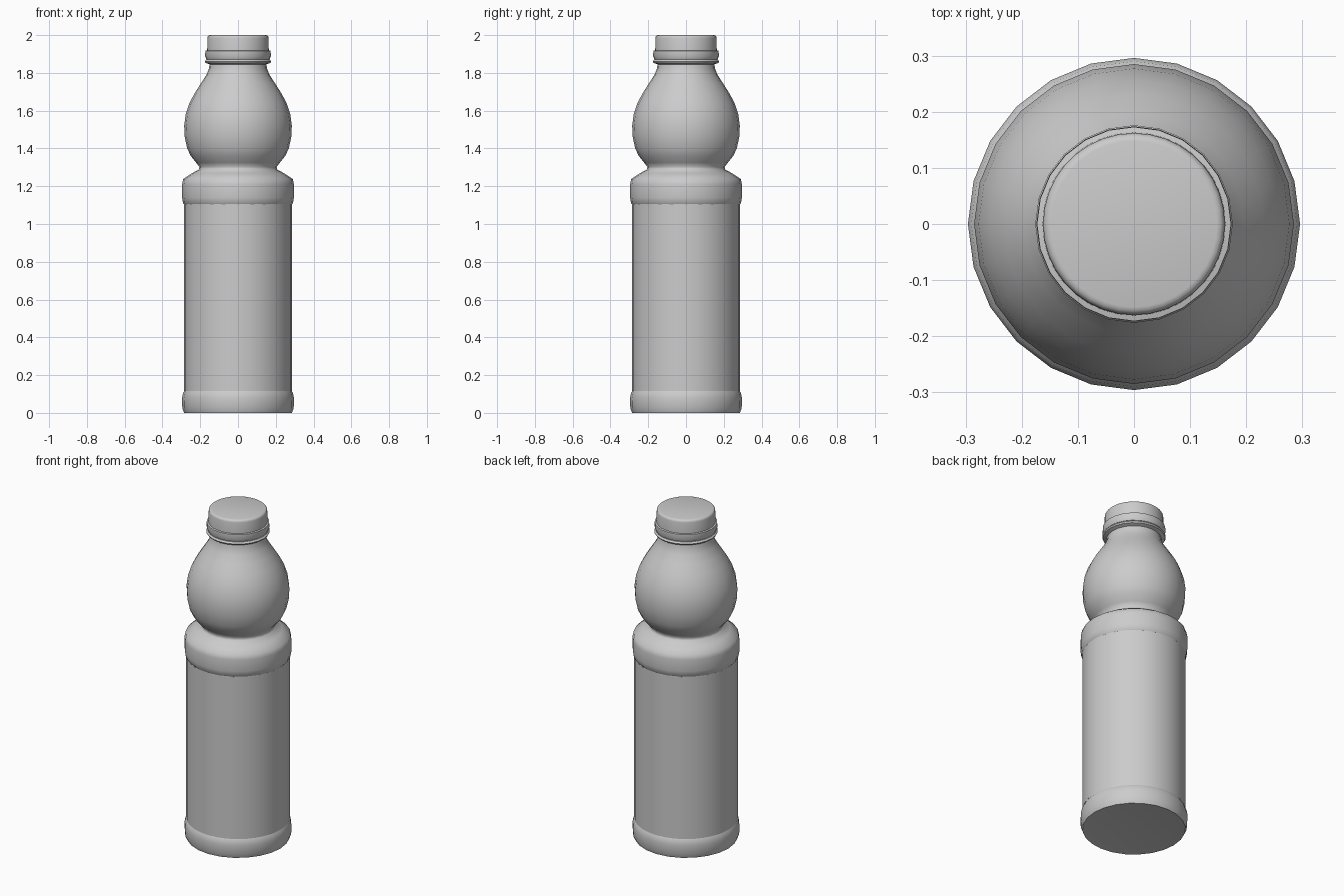
import bpy, bmesh, math

if "Cube" in bpy.data.objects:
    bpy.data.objects.remove(bpy.data.objects["Cube"])


def lathe(name, profile, sides, angle=35):
    """Spin an (r, z) profile round the z axis; r = 0 ends close to a point."""
    bm = bmesh.new()
    rings = []
    for r, z in profile:
        if r == 0:
            rings.append([bm.verts.new((0, 0, z))] * sides)
        else:
            rings.append([bm.verts.new((r * math.cos(2 * math.pi * i / sides),
                                        r * math.sin(2 * math.pi * i / sides), z))
                          for i in range(sides)])
    for a, b in zip(rings, rings[1:]):
        for i in range(sides):
            j = (i + 1) % sides
            quad = list(dict.fromkeys((a[i], a[j], b[j], b[i])))
            bm.faces.new(quad)
    bmesh.ops.recalc_face_normals(bm, faces=bm.faces)
    mesh = bpy.data.meshes.new(name)
    bm.to_mesh(mesh)
    bm.free()
    ob = bpy.data.objects.new(name, mesh)
    bpy.context.collection.objects.link(ob)
    bpy.ops.object.select_all(action='DESELECT')
    ob.select_set(True)
    bpy.context.view_layer.objects.active = ob
    bpy.ops.object.shade_smooth_by_angle(angle=math.radians(angle))
    return ob


# Foot of the bottle, slightly wider than the label
lathe("bottle_base", [(0, 0.01), (0.24, 0.005), (0.285, 0.0), (0.295, 0.025),
                      (0.296, 0.08), (0.291, 0.105), (0.282, 0.12)], 24, 50)

# Straight label sleeve
lathe("label_sleeve", [(0.286, 0.115), (0.286, 1.105)], 32)

# Shoulder ring, waist, round bulb and neck in one skin
lathe("bottle_upper", [(0.282, 1.10), (0.291, 1.11), (0.296, 1.14), (0.296, 1.21),
                       (0.290, 1.238), (0.245, 1.268), (0.208, 1.288), (0.204, 1.302),
                       (0.222, 1.325), (0.25, 1.36), (0.269, 1.40), (0.282, 1.46),
                       (0.285, 1.52), (0.277, 1.58), (0.257, 1.64), (0.231, 1.69),
                       (0.196, 1.745), (0.167, 1.79), (0.153, 1.825), (0.15, 1.86)], 24, 60)

# Neck support ring and tamper band
lathe("neck_ring", [(0.15, 1.845), (0.172, 1.853), (0.176, 1.861), (0.168, 1.87),
                    (0.15, 1.872)], 24)
lathe("tamper_band", [(0.15, 1.872), (0.167, 1.872), (0.174, 1.888), (0.173, 1.917),
                      (0.16, 1.92)], 24)

# Screw cap with rounded top edge
lathe("screw_cap", [(0.163, 1.915), (0.162, 1.985), (0.160, 1.993), (0.155, 1.998),
                    (0.148, 2.0), (0, 2.0)], 36, 40)
